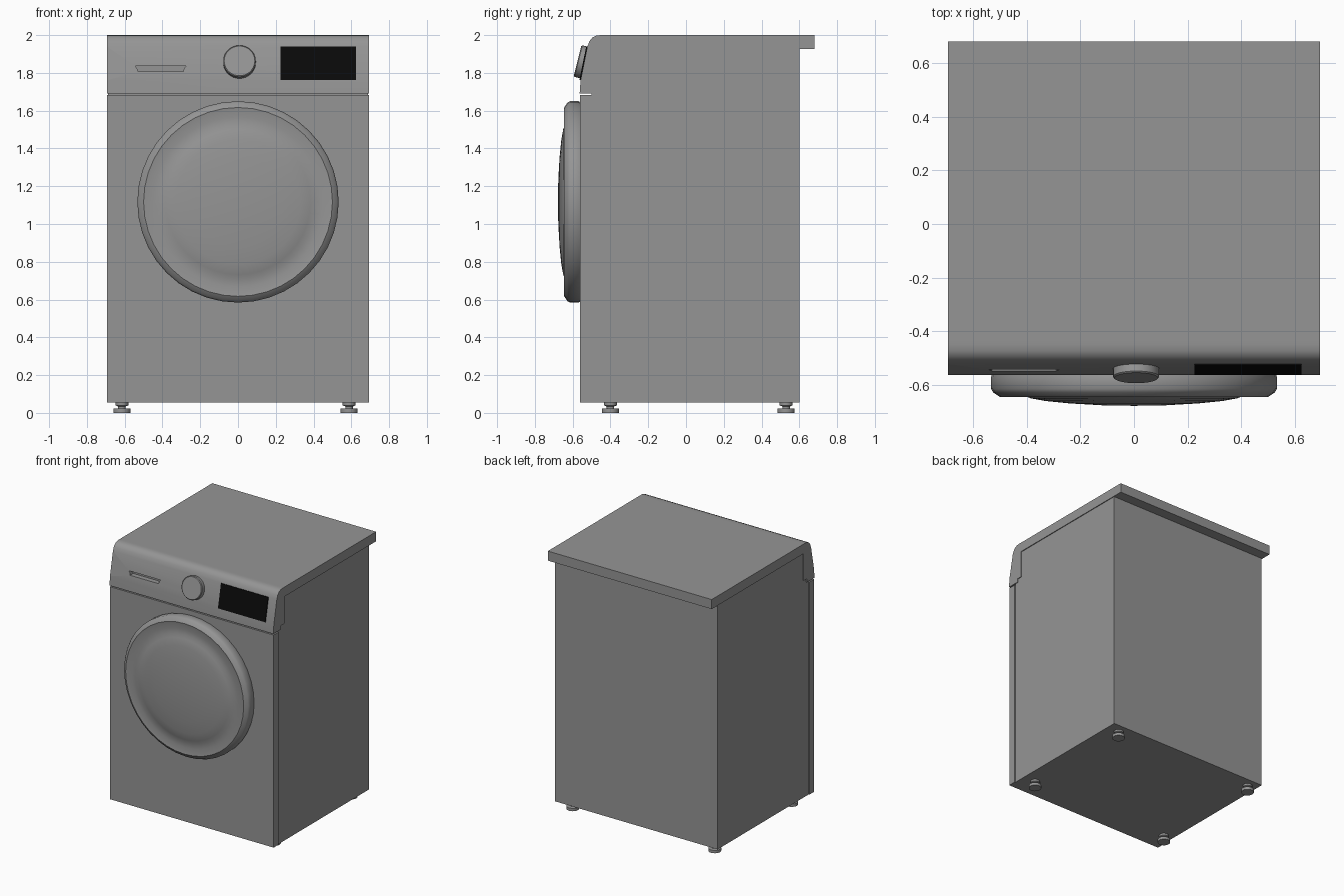
import bpy, bmesh, math
from mathutils import Matrix, Vector

cube = bpy.data.objects.get("Cube")
if cube:
    bpy.data.objects.remove(cube, do_unlink=True)


def material(name, value):
    m = bpy.data.materials.new(name)
    m.use_nodes = True
    colour = (value, value, value, 1)
    m.diffuse_color = colour
    m.node_tree.nodes["Principled BSDF"].inputs["Base Color"].default_value = colour
    return m


GREY = material("appliance grey", 0.3)
BLACK = material("display black", 0.003)


def finish(name, bm, mat, smooth=None):
    bmesh.ops.recalc_face_normals(bm, faces=bm.faces)
    me = bpy.data.meshes.new(name)
    bm.to_mesh(me)
    bm.free()
    ob = bpy.data.objects.new(name, me)
    bpy.context.collection.objects.link(ob)
    me.materials.append(mat)
    if smooth:
        bpy.ops.object.select_all(action="DESELECT")
        ob.select_set(True)
        bpy.context.view_layer.objects.active = ob
        bpy.ops.object.shade_smooth_by_angle(angle=math.radians(smooth))
    return ob


def extrude(name, points, vec, mat=GREY, smooth=None):
    """Solid made by sweeping a flat outline along a vector."""
    bm = bmesh.new()
    face = bm.faces.new([bm.verts.new(p) for p in points])
    new = bmesh.ops.extrude_face_region(bm, geom=[face])["geom"]
    verts = [v for v in new if isinstance(v, bmesh.types.BMVert)]
    bmesh.ops.translate(bm, verts=verts, vec=vec)
    return finish(name, bm, mat, smooth)


def side_profile(name, points, half, mat=GREY, smooth=None):
    return extrude(name, [(-half, y, z) for y, z in points], (2 * half, 0, 0), mat, smooth)


def box(name, half, y0, y1, z0, z1):
    return side_profile(name, [(y0, z0), (y1, z0), (y1, z1), (y0, z1)], half)


def lathe(name, profile, matrix, steps, mat=GREY, smooth=35):
    """Revolve (radius, height) points about the local z axis."""
    bm = bmesh.new()
    verts = [bm.verts.new((r, 0, h)) for r, h in profile]
    edges = [bm.edges.new(pair) for pair in zip(verts, verts[1:])]
    bmesh.ops.spin(bm, geom=verts + edges, cent=(0, 0, 0), axis=(0, 0, 1),
                   angle=math.tau, steps=steps)
    bmesh.ops.remove_doubles(bm, verts=bm.verts, dist=0.0005)
    bmesh.ops.transform(bm, matrix=matrix, verts=bm.verts)
    return finish(name, bm, mat, smooth)


# Cabinet, front plate and overhanging worktop
box("cabinet", 0.688, -0.5, 0.6, 0.055, 1.94)
box("front_plate", 0.694, -0.56, -0.5, 0.055, 1.682)
box("worktop", 0.694, -0.43, 0.68, 1.927, 2.0)

# Control console with a sloped face and rounded top edge
console = side_profile("console", [
    (-0.563, 1.692), (-0.558, 1.76), (-0.522, 1.94), (-0.511, 1.968),
    (-0.495, 1.988), (-0.473, 1.998), (-0.45, 2.0), (-0.43, 2.0),
    (-0.43, 1.72), (-0.47, 1.72), (-0.47, 1.692)], 0.694, smooth=35)

# Tapered grip slot of the detergent drawer
cutter = extrude("grip_cutter", [
    (-0.545, -0.7, 1.837), (-0.275, -0.7, 1.837), (-0.285, -0.7, 1.825),
    (-0.29, -0.7, 1.808), (-0.53, -0.7, 1.808), (-0.535, -0.7, 1.825)], (0, 0.19, 0))
cutter.hide_render = True
cutter.hide_viewport = True
cut = console.modifiers.new("grip_slot", "BOOLEAN")
cut.object = cutter
cut.solver = "EXACT"

# Display plate lying on the sloped face
side_profile_points = [(-0.558, 1.762), (-0.522, 1.94), (-0.528, 1.941), (-0.564, 1.763)]
extrude("display", [(0.225, y, z) for y, z in side_profile_points], (0.4, 0, 0), BLACK)

# Program knob, tilted with the console face
slope = Vector((0, -0.18, 0.045)).normalized()
tilt = slope.to_track_quat("Z", "Y").to_matrix().to_4x4()
lathe("program_knob", [(0, -0.01), (0.086, -0.01), (0.086, 0.03), (0.081, 0.035), (0, 0.035)],
      Matrix.Translation((0.008, -0.54, 1.855)) @ tilt, 32)

# Round door: rim, shallow dish and domed centre
forward = Matrix.Translation((0, -0.56, 1.117)) @ Matrix.Rotation(math.pi / 2, 4, "X")
lathe("door", [
    (0, -0.01), (0.525, -0.01), (0.533, 0.01), (0.533, 0.055), (0.525, 0.068),
    (0.5, 0.085), (0.49, 0.083), (0.45, 0.08), (0.41, 0.08), (0.385, 0.09),
    (0.33, 0.1), (0.24, 0.109), (0.12, 0.116), (0, 0.118)], forward, 40, smooth=40)

# Four levelling feet
for side, x in (("right", -0.615), ("left", 0.588)):
    for end, y in (("front", -0.4), ("back", 0.53)):
        lathe(f"{end}_{side}_foot", [
            (0, 0), (0.045, 0), (0.045, 0.022), (0.02, 0.024), (0.02, 0.034),
            (0.034, 0.04), (0.034, 0.057), (0, 0.057)],
            Matrix.Translation((x, y, 0)), 20)
